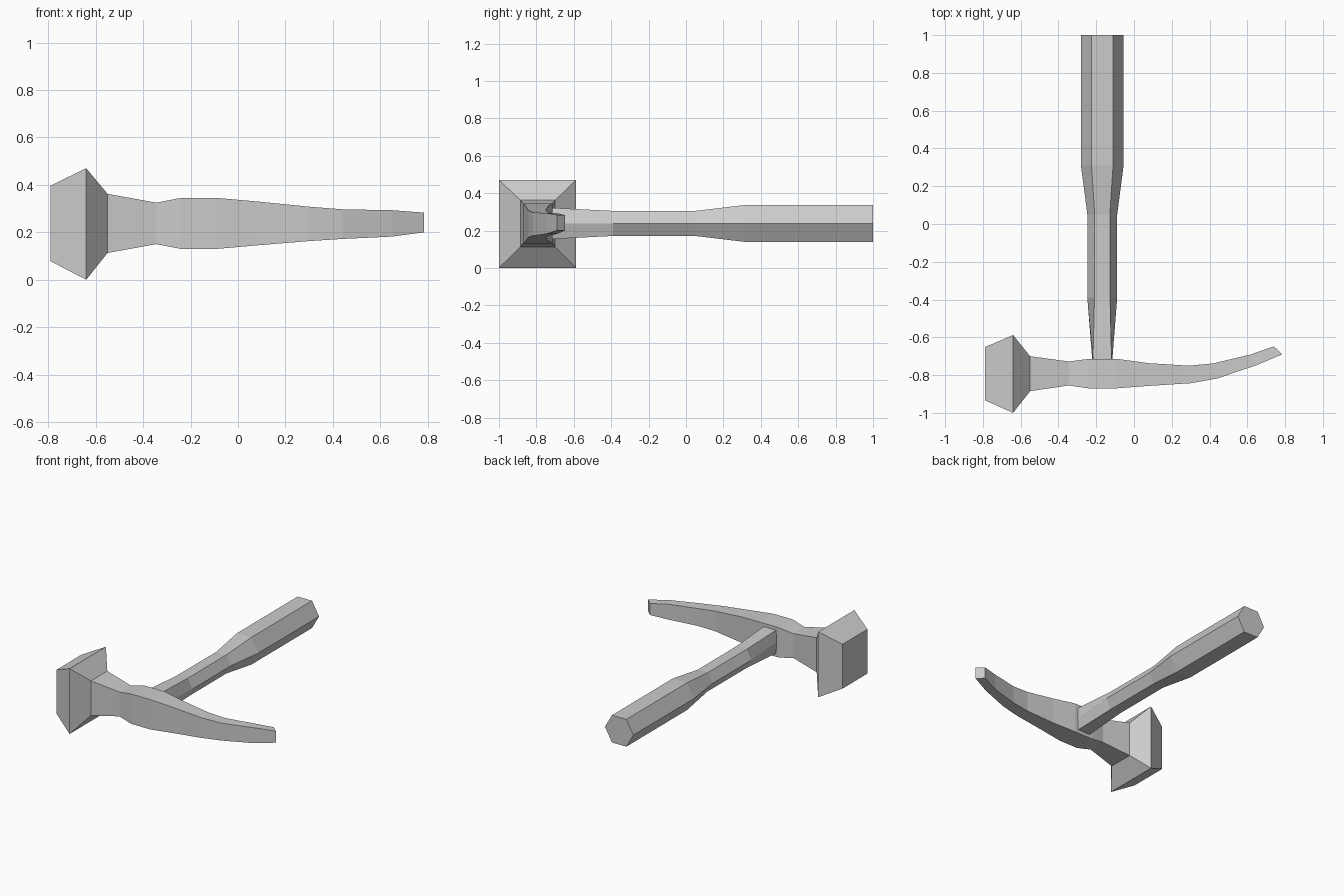
import bpy, bmesh


def loft(name, rings):
    """Skin a closed, capped surface over rings with equal point counts."""
    bm = bmesh.new()
    loops = [[bm.verts.new(p) for p in ring] for ring in rings]
    n = len(loops[0])
    for a, b in zip(loops, loops[1:]):
        for i in range(n):
            j = (i + 1) % n
            bm.faces.new((a[i], a[j], b[j], b[i]))
    bm.faces.new(loops[0])
    bm.faces.new(loops[-1])
    bmesh.ops.recalc_face_normals(bm, faces=bm.faces)
    mesh = bpy.data.meshes.new(name)
    bm.to_mesh(mesh)
    bm.free()
    obj = bpy.data.objects.new(name, mesh)
    bpy.context.collection.objects.link(obj)
    return obj


# Head: four-sided sections from striking face to curved pick
# (outer x, outer y, inner x, inner y, low z, high z)
head = [
    (-0.79, -0.933, -0.79, -0.652, 0.078, 0.397),
    (-0.64, -1.0, -0.64, -0.588, 0.0, 0.47),
    (-0.55, -0.885, -0.55, -0.70, 0.113, 0.362),
    (-0.345, -0.855, -0.345, -0.728, 0.15, 0.325),
    (-0.24, -0.87, -0.24, -0.714, 0.13, 0.345),
    (-0.09, -0.87, -0.09, -0.714, 0.13, 0.345),
    (0.08, -0.857, 0.08, -0.737, 0.145, 0.33),
    (0.30, -0.843, 0.29, -0.75, 0.163, 0.308),
    (0.44, -0.818, 0.42, -0.738, 0.172, 0.297),
    (0.65, -0.747, 0.62, -0.69, 0.182, 0.293),
    (0.785, -0.69, 0.74, -0.648, 0.20, 0.283),
]
loft("hammer_head", [
    [(xo, yo, lo), (xi, yi, lo), (xi, yi, hi), (xo, yo, hi)]
    for xo, yo, xi, yi, lo, hi in head])

# Handle: six-sided sections (y, half width, flat half width, half height)
CX, CZ = -0.168, 0.238
handle = [
    (-0.74, 0.052, 0.049, 0.084),
    (-0.71, 0.054, 0.049, 0.083),
    (-0.39, 0.079, 0.041, 0.067),
    (0.05, 0.079, 0.040, 0.067),
    (0.31, 0.113, 0.057, 0.098),
    (1.0, 0.113, 0.057, 0.098),
]
loft("handle", [
    [(CX + sx, y, CZ + sz) for sx, sz in
     ((w, 0), (f, h), (-f, h), (-w, 0), (-f, -h), (f, -h))]
    for y, w, f, h in handle])
